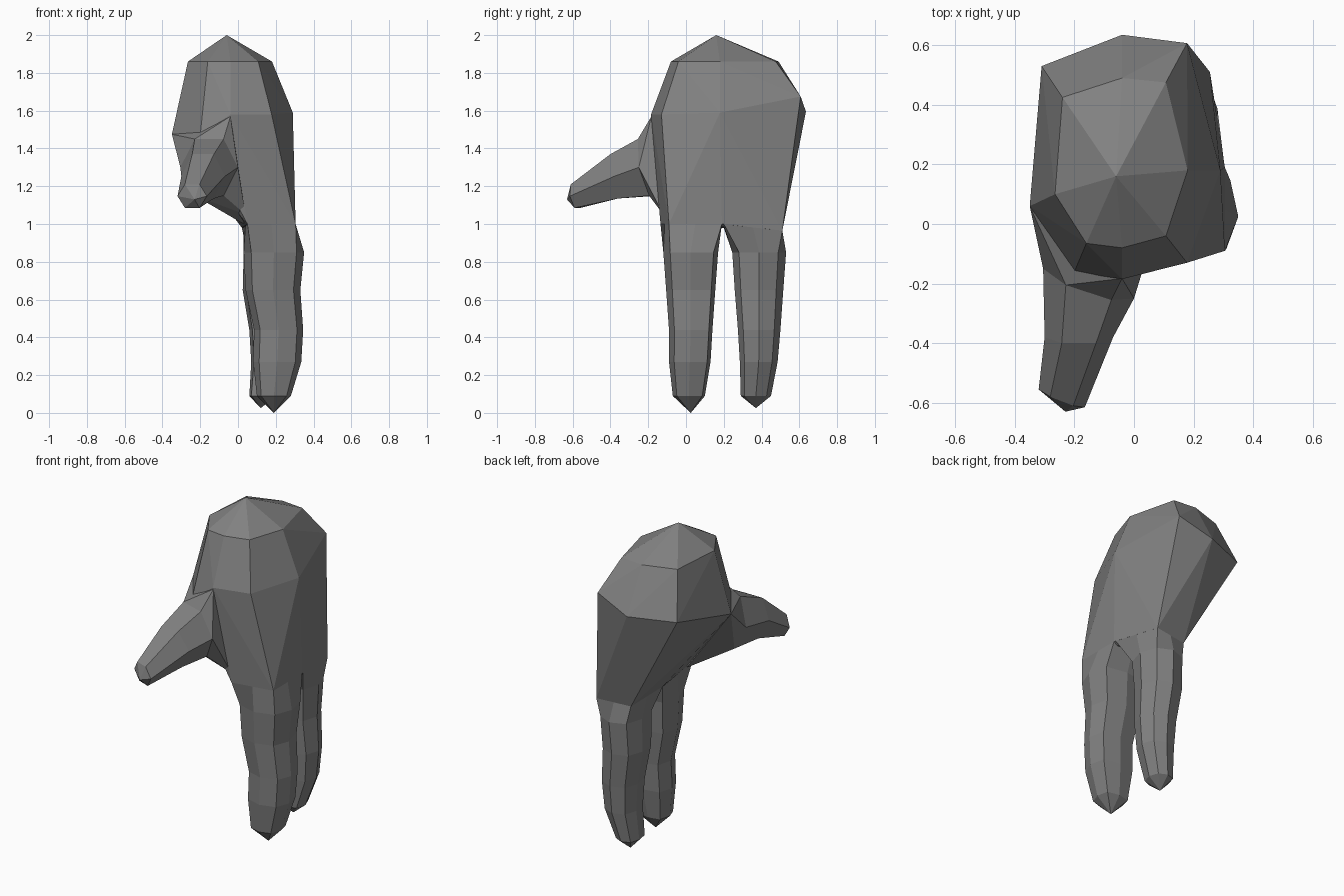
import bpy, bmesh, math
from mathutils import Vector

grey = bpy.data.materials.new("mid_grey")
grey.diffuse_color = (0.22, 0.22, 0.22, 1)


def finish(bm, name):
    bmesh.ops.recalc_face_normals(bm, faces=bm.faces)
    me = bpy.data.meshes.new(name)
    bm.to_mesh(me)
    bm.free()
    me.materials.append(grey)
    ob = bpy.data.objects.new(name, me)
    bpy.context.collection.objects.link(ob)
    return ob


def hull(name, pts):
    """Faceted solid wrapped around a few corner points."""
    bm = bmesh.new()
    for p in pts:
        bm.verts.new(p)
    res = bmesh.ops.convex_hull(bm, input=bm.verts)
    inside = [v for v in bm.verts if not v.link_faces]
    bmesh.ops.delete(bm, geom=inside, context='VERTS')
    return finish(bm, name)


def loft(name, rings, tip):
    """Skin a list of equal rings, capped at the start and pointed at the tip."""
    bm = bmesh.new()
    vs = [[bm.verts.new(p) for p in r] for r in rings]
    n = len(vs[0])
    for a, b in zip(vs, vs[1:]):
        for i in range(n):
            j = (i + 1) % n
            bm.faces.new((a[i], a[j], b[j], b[i]))
    bm.faces.new(vs[0])
    t = bm.verts.new(tip)
    for i in range(n):
        bm.faces.new((vs[-1][i], vs[-1][(i + 1) % n], t))
    return finish(bm, name)


# Palm: faceted block tapering to a wrist point on top and knuckles below
hull("palm", [
    (-0.06, 0.16, 2.0),
    # wrist ring
    (-0.265, 0.10, 1.86), (-0.16, -0.065, 1.86), (-0.04, -0.08, 1.86), (0.107, -0.04, 1.86),
    (0.18, 0.18, 1.86), (0.107, 0.475, 1.86), (-0.04, 0.49, 1.86), (-0.24, 0.425, 1.86),
    # widest ring
    (-0.35, 0.06, 1.475), (-0.20, -0.16, 1.47), (-0.04, -0.185, 1.58), (0.178, -0.13, 1.58),
    (0.29, 0.18, 1.59), (0.178, 0.607, 1.675), (-0.04, 0.635, 1.595), (-0.31, 0.53, 1.59),
    # knuckle line
    (0.305, -0.09, 1.0), (0.305, 0.19, 1.0), (0.255, 0.51, 0.965),
    (0.04, 0.48, 0.96), (0.02, 0.2, 0.98), (0.05, -0.135, 1.0),
])


# Fingers: eight-sided lofts growing out of square knuckle outlines
def finger(name, corners, sections, tip, bulge):
    top = []
    for i in range(4):
        a, b = Vector(corners[i]), Vector(corners[(i + 1) % 4])
        top += [a, (a + b) / 2]
    rings = [top]
    for z, x0, x1, y0, y1 in sections:
        ring = []
        for k in range(8):
            t = math.radians(-45 + 45 * k)
            s = bulge[k // 2] if k % 2 == 0 else 1.0
            ring.append(((x0 + x1) / 2 + (x1 - x0) / 2 * s * math.cos(t),
                         (y0 + y1) / 2 + (y1 - y0) / 2 * s * math.sin(t), z))
        rings.append(ring)
    loft(name, rings, tip)


finger("front_finger",
       [(0.305, -0.09, 1.0), (0.305, 0.19, 1.0), (0.03, 0.19, 1.0), (0.05, -0.135, 1.0)],
       [(0.85, 0.03, 0.35, -0.12, 0.17), (0.65, 0.04, 0.33, -0.105, 0.155),
        (0.44, 0.085, 0.345, -0.09, 0.14), (0.27, 0.08, 0.335, -0.09, 0.13),
        (0.09, 0.10, 0.28, -0.07, 0.10)], (0.19, 0.025, 0.0), (1.06, 1.18, 1.15, 1.06))
finger("back_finger",
       [(0.303, 0.2, 1.0), (0.255, 0.51, 0.965), (0.04, 0.48, 0.96), (0.02, 0.2, 0.98)],
       [(0.85, 0.03, 0.28, 0.245, 0.53), (0.65, 0.025, 0.27, 0.258, 0.515),
        (0.44, 0.06, 0.28, 0.275, 0.50), (0.27, 0.07, 0.265, 0.285, 0.485),
        (0.09, 0.06, 0.20, 0.29, 0.45)], (0.12, 0.37, 0.025), (1.06, 1.0, 1.06, 1.2))

# Thumb: six-sided loft; each section has a top (y, z), bottom (y, z), x range and skew
rings = []
for yt, zt, yb, zb, x0, x1, skew in [
        (-0.23, 1.45, -0.17, 1.15, -0.305, 0.0, 0.05),
        (-0.40, 1.37, -0.36, 1.135, -0.30, -0.07, 0.0),
        (-0.595, 1.21, -0.575, 1.085, -0.32, -0.165, 0.03)]:
    ring = []
    for k in range(6):
        u, w = math.cos(math.radians(60 * k)), (0, 1, 1, 0, -1, -1)[k]
        f = (w + 1) / 2
        ring.append(((x0 + x1) / 2 + (x1 - x0) / 2 * u,
                     yb + (yt - yb) * f - skew * u, zb + (zt - zb) * f))
    rings.append(ring)
loft("thumb", rings, (-0.23, -0.63, 1.13))

# Web of flesh joining the thumb to the palm
hull("thumb_base", rings[0] + [
    (-0.35, 0.06, 1.475), (-0.20, -0.15, 1.47), (-0.04, -0.183, 1.57),
    (0.03, -0.05, 1.0), (0.04, -0.12, 1.05)])
